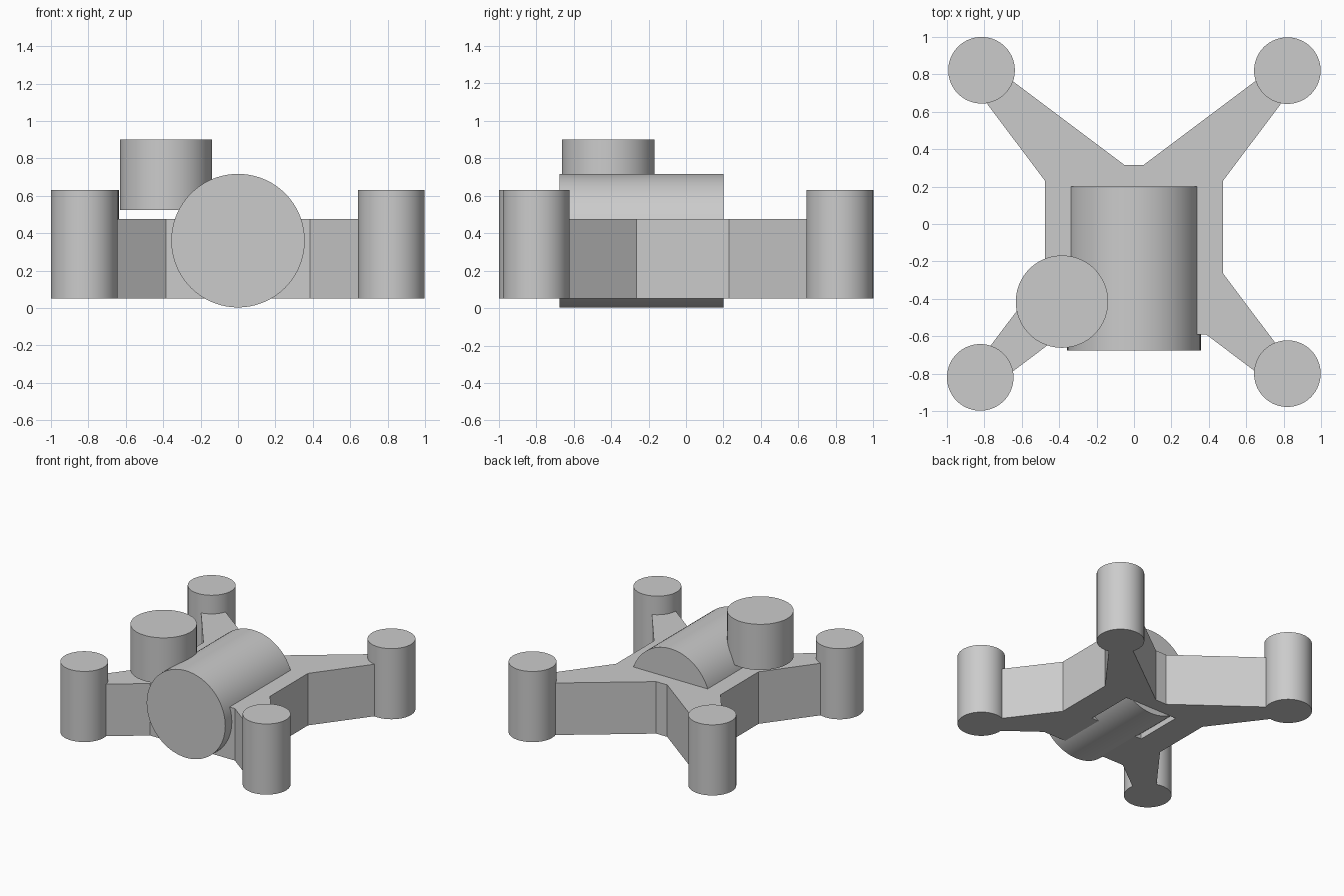
import bpy, bmesh, math

if "Cube" in bpy.data.objects:
    bpy.data.objects.remove(bpy.data.objects["Cube"])

grey = bpy.data.materials.new("light grey")
grey.diffuse_color = (0.6, 0.6, 0.6, 1)
grey.use_nodes = True
grey.node_tree.nodes["Principled BSDF"].inputs["Base Color"].default_value = grey.diffuse_color


def finish(ob, name):
    ob.name = name
    ob.data.materials.append(grey)
    return ob


def cylinder(name, loc, radius, depth, rot=(0, 0, 0)):
    bpy.ops.mesh.primitive_cylinder_add(vertices=72, radius=radius, depth=depth,
                                        location=loc, rotation=rot)
    bpy.ops.object.shade_smooth_by_angle(angle=math.radians(30))
    return finish(bpy.context.object, name)


# X-shaped frame: outline extruded upward
outline = [(0.05, 0.315), (0.68, 0.7875), (0.81, 0.675), (0.475, 0.23),
           (0.475, -0.263), (0.80, -0.695), (0.69, -0.82), (0.385, -0.59)]
outline += [(-x, y) for x, y in reversed(outline)]
bm = bmesh.new()
face = bm.faces.new([bm.verts.new((x, y, 0.05)) for x, y in outline])
up = bmesh.ops.extrude_face_region(bm, geom=[face])
bmesh.ops.translate(bm, vec=(0, 0, 0.427),
                    verts=[g for g in up["geom"] if isinstance(g, bmesh.types.BMVert)])
bmesh.ops.recalc_face_normals(bm, faces=bm.faces)
mesh = bpy.data.meshes.new("frame")
bm.to_mesh(mesh)
bm.free()
frame = bpy.data.objects.new("frame", mesh)
bpy.context.collection.objects.link(frame)
finish(frame, "frame")

# Rectangular slot in the underside around the barrel
bpy.ops.mesh.primitive_cube_add(size=1, location=(0, -0.002, 0.15))
cutter = bpy.context.object
cutter.name = "slot_cutter"
cutter.scale = (0.48, 0.4, 0.3)
cutter.hide_render = True
cutter.hide_set(True)
cut = frame.modifiers.new("slot", "BOOLEAN")
cut.operation = "DIFFERENCE"
cut.object = cutter

# Horizontal barrel through the frame
cylinder("barrel", (0, -0.237, 0.36), 0.357, 0.876, (math.pi / 2, 0, 0))

# Upright drum beside the barrel
cylinder("drum", (-0.385, -0.415, 0.7125), 0.247, 0.375)

# Corner posts
for name, x, y in [("back_left_post", -0.815, 0.822), ("back_right_post", 0.82, 0.82),
                   ("front_left_post", -0.822, -0.82), ("front_right_post", 0.82, -0.8)]:
    cylinder(name, (x, y, 0.34), 0.178, 0.58)
